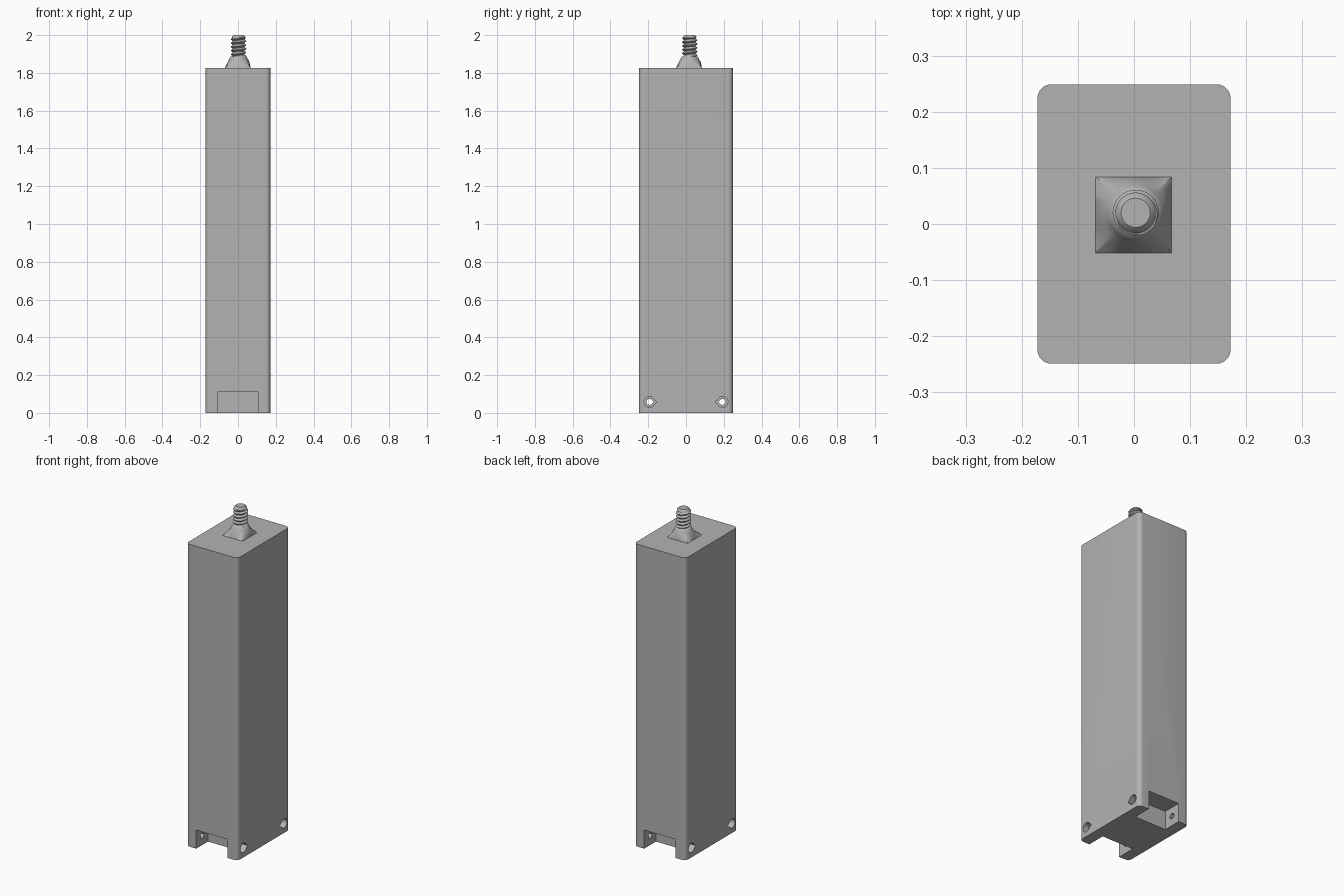
import bpy, bmesh, math

if "Cube" in bpy.data.objects:
    bpy.data.objects.remove(bpy.data.objects["Cube"])

W, D, H = 0.172, 0.249, 1.827          # half width, half depth, height of the case
grey = bpy.data.materials.new("mid grey")
grey.diffuse_color = (0.45, 0.45, 0.45, 1)
grey.use_nodes = True
grey.node_tree.nodes["Principled BSDF"].inputs["Base Color"].default_value = grey.diffuse_color


def make(name, bm):
    bmesh.ops.recalc_face_normals(bm, faces=bm.faces)
    mesh = bpy.data.meshes.new(name)
    bm.to_mesh(mesh)
    bm.free()
    obj = bpy.data.objects.new(name, mesh)
    bpy.context.collection.objects.link(obj)
    mesh.materials.append(grey)
    return obj


def prism(name, points, offset):
    """Extrude a closed outline of 3D points along an offset."""
    bm = bmesh.new()
    face = bm.faces.new([bm.verts.new(p) for p in points])
    out = bmesh.ops.extrude_face_region(bm, geom=[face])
    bmesh.ops.translate(bm, vec=offset,
                        verts=[v for v in out["geom"] if isinstance(v, bmesh.types.BMVert)])
    return make(name, bm)


def activate(obj):
    bpy.ops.object.select_all(action='DESELECT')
    obj.select_set(True)
    bpy.context.view_layer.objects.active = obj


def cut(obj, cutter):
    mod = obj.modifiers.new("cut", 'BOOLEAN')
    mod.object, mod.operation, mod.solver = cutter, 'DIFFERENCE', 'EXACT'
    activate(obj)
    bpy.ops.object.modifier_apply(modifier=mod.name)
    bpy.data.objects.remove(cutter)


def smooth(obj, angle):
    activate(obj)
    bpy.ops.object.shade_smooth_by_angle(angle=math.radians(angle))


# Case: tall box with rounded vertical edges
R, outline = 0.025, []
for i, (sx, sy) in enumerate([(1, 1), (-1, 1), (-1, -1), (1, -1)]):
    for k in range(9):
        a = math.pi / 2 * (i + k / 8)
        outline.append((sx * (W - R) + R * math.cos(a), sy * (D - R) + R * math.sin(a), 0))
case = prism("case", outline, (0, 0, H))

# Bottom notches, front and back
for s in (-1, 1):
    y0, y1 = s * (D - 0.112), s * (D + 0.1)
    box = [(-0.105, y0, -0.1), (0.105, y0, -0.1), (0.105, y1, -0.1), (-0.105, y1, -0.1)]
    cut(case, prism("notch_cutter", box, (0, 0, 0.212)))


def teardrop(x, s, r):
    """Round hole outline with a point facing the middle of the case."""
    pts = [(x, s * (0.194 + r * math.cos(a)), 0.058 + r * math.sin(a))
           for a in (math.radians(-135 + 270 * k / 24) for k in range(25))]
    return pts + [(x, s * (0.194 - r * math.sqrt(2)), 0.058)]


# Pin holes through both side walls, with wider mouths on the outside
for s in (-1, 1):
    cut(case, prism("hole_cutter", teardrop(-0.3, s, 0.016), (0.6, 0, 0)))
    for side in (-1, 1):
        cut(case, prism("mouth_cutter", teardrop(side * 0.137, s, 0.028), (side * 0.1, 0, 0)))
smooth(case, 30)

# Threaded spout: rings from a square foot to a round helical thread
N, CX, CY = 48, 0.003, 0.02
PITCH, Z0, Z1 = 0.02, 1.888, 1.985


def ring(bm, z, radius, cx=CX, cy=CY):
    verts = []
    for k in range(N):
        a = 2 * math.pi * (k + 0.0) / N
        r = radius(a)
        verts.append(bm.verts.new((cx + r * math.cos(a), cy + r * math.sin(a), z)))
    return verts


def square(a):
    return 0.068 / max(abs(math.cos(a)), abs(math.sin(a)))


def thread(z):
    def radius(a):
        t = ((z - Z0) / PITCH - a / (2 * math.pi)) % 1
        return 0.031 + 0.010 * min(1, max(0, 2.6 * abs(t - 0.5) - 0.15))
    return radius


bm = bmesh.new()
rings = [ring(bm, H - 0.01, square, -0.001, 0.016), ring(bm, H, square, -0.001, 0.016)]
for z, r in [(1.857, 0.058), (1.872, 0.050), (1.884, 0.044), (1.887, 0.040)]:
    rings.append(ring(bm, z, lambda a, r=r: r))
steps = 44
for i in range(steps + 1):
    z = Z0 + (Z1 - Z0) * i / steps
    rings.append(ring(bm, z, thread(z)))
for z, r in [(1.987, 0.036), (1.993, 0.034), (2.0, 0.026)]:
    rings.append(ring(bm, z, lambda a, r=r: r))
for lo, hi in zip(rings, rings[1:]):
    for k in range(N):
        bm.faces.new((lo[k], lo[(k + 1) % N], hi[(k + 1) % N], hi[k]))
bm.faces.new(rings[0])
bm.faces.new(rings[-1])
spout = make("threaded_spout", bm)
smooth(spout, 35)
